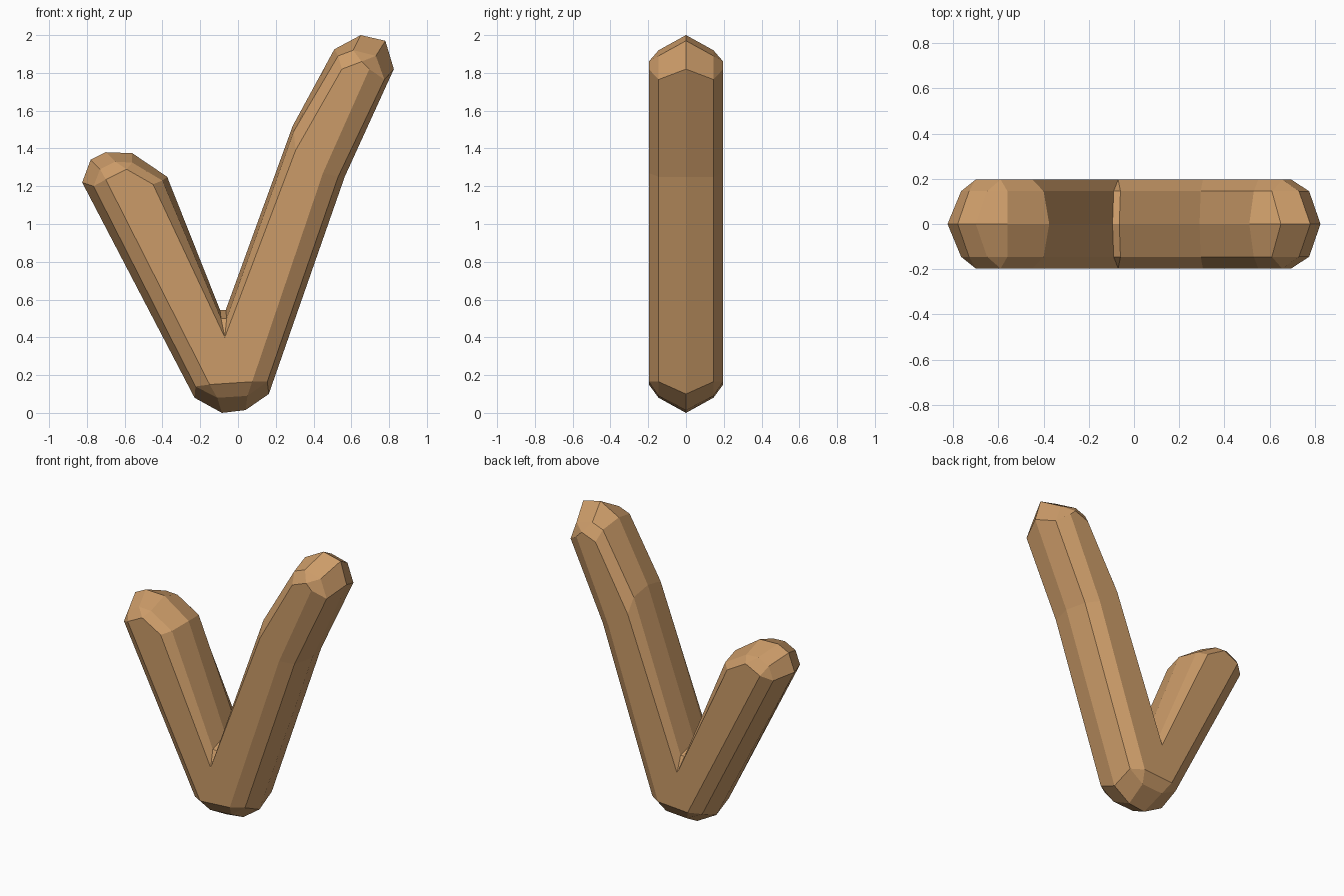
import bpy, bmesh

# Outline of the tick, anticlockwise: (ridge x, z, bevel x, z, face x, z)
OUTLINE = [
    (-0.23, 0.08, -0.225, 0.14, -0.15, 0.15),     # rounded foot
    (-0.085, 0.0, -0.11, 0.08, -0.15, 0.15),
    (0.04, 0.015, 0.05, 0.09, 0.075, 0.165),
    (0.163, 0.10, 0.155, 0.165, 0.075, 0.165),
    (0.565, 1.25, 0.53, 1.25, 0.45, 1.27),        # long arm, outer side
    (0.825, 1.82, 0.775, 1.765, 0.695, 1.82),     # long arm tip
    (0.78, 1.97, 0.73, 1.89, 0.655, 1.86),
    (0.65, 2.0, 0.61, 1.92, 0.655, 1.86),
    (0.51, 1.925, 0.53, 1.89, 0.55, 1.82),
    (0.29, 1.52, 0.295, 1.49, 0.305, 1.39),       # long arm, inner side
    (-0.065, 0.545, -0.06, 0.50, -0.07, 0.40),    # notch
    (-0.095, 0.545, -0.09, 0.50, -0.07, 0.40),
    (-0.375, 1.25, -0.40, 1.23, -0.45, 1.21),     # short arm tip
    (-0.56, 1.375, -0.56, 1.325, -0.59, 1.29),
    (-0.70, 1.38, -0.65, 1.33, -0.59, 1.29),
    (-0.78, 1.34, -0.73, 1.29, -0.70, 1.235),
    (-0.825, 1.22, -0.765, 1.20, -0.70, 1.235),
]
DEPTHS = (0.0, 0.145, 0.197)

wood = bpy.data.materials.new("warm tan")
wood.diffuse_color = (0.60, 0.33, 0.14, 1)

bm = bmesh.new()


def ring(level, side):
    """One loop of the outline at a given depth on one side."""
    k = level * 2
    return [bm.verts.new((p[k], side * DEPTHS[level], p[k + 1])) for p in OUTLINE]


# Faceted shell: ridge -> bevel -> flat face, mirrored front and back
for side in (-1, 1):
    rings = [ring(level, side) for level in range(3)]
    n = len(OUTLINE)
    for a, b in zip(rings, rings[1:]):
        for i in range(n):
            j = (i + 1) % n
            bm.faces.new((a[i], a[j], b[j], b[i]))
    # Flat cap uses each distinct corner once
    bm.faces.new(rings[2])

bmesh.ops.remove_doubles(bm, verts=bm.verts, dist=0.001)
bmesh.ops.triangulate(bm, faces=[f for f in bm.faces if len(f.verts) > 4])
bmesh.ops.recalc_face_normals(bm, faces=bm.faces)

mesh = bpy.data.meshes.new("check_mark")
bm.to_mesh(mesh)
bm.free()
mesh.materials.append(wood)
bpy.context.collection.objects.link(bpy.data.objects.new("check_mark", mesh))
